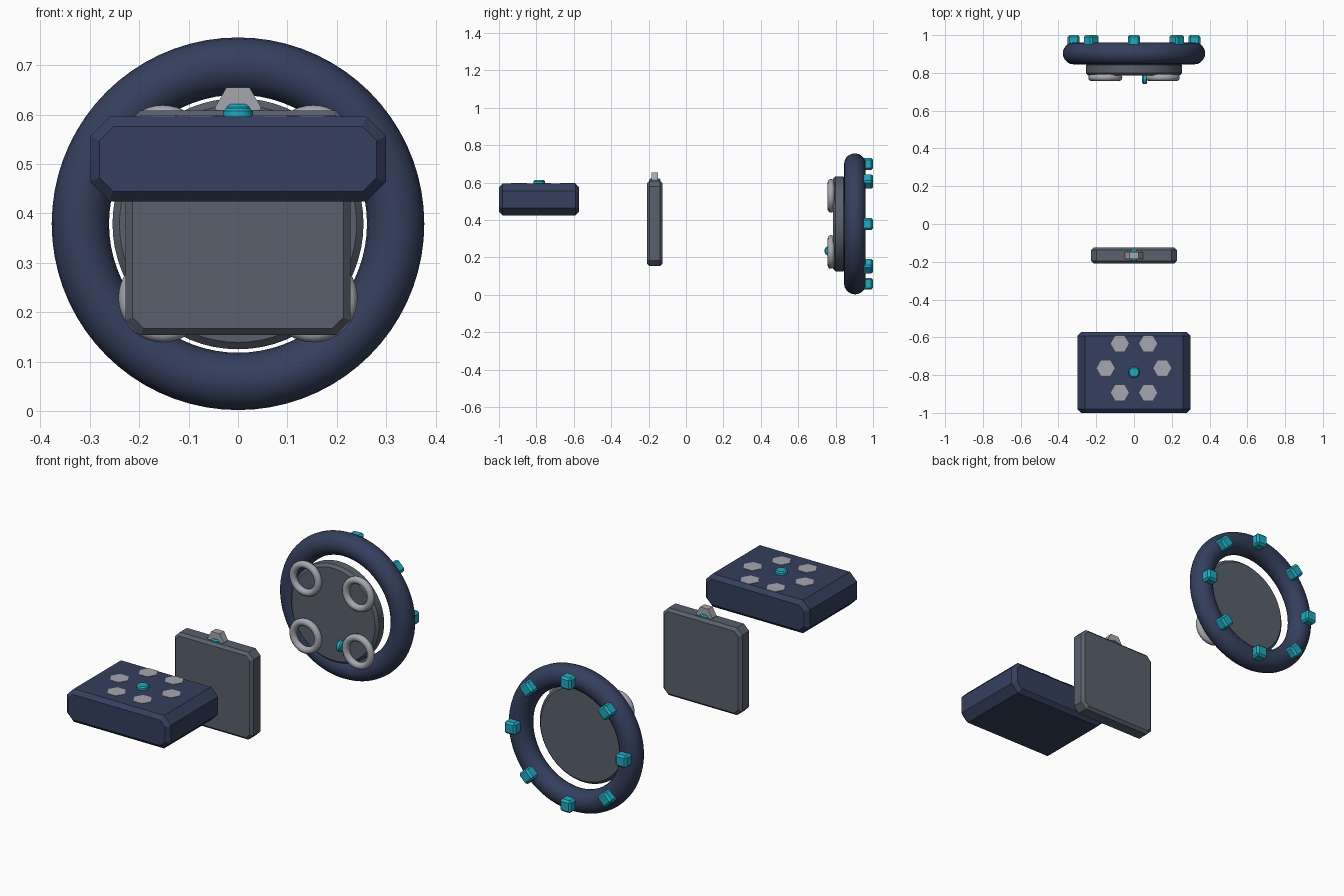
import bpy, bmesh
from math import pi, cos, sin, radians
from mathutils import Matrix

if "Cube" in bpy.data.objects:
    bpy.data.objects.remove(bpy.data.objects["Cube"])


def material(name, rgb):
    m = bpy.data.materials.new(name)
    m.diffuse_color = (*rgb, 1)
    m.use_nodes = True
    m.node_tree.nodes["Principled BSDF"].inputs["Base Color"].default_value = m.diffuse_color
    return m


NAVY = material("navy", (0.035, 0.05, 0.11))
SLATE = material("slate", (0.10, 0.117, 0.15))
SILVER = material("silver", (0.38, 0.39, 0.43))
TEAL = material("teal", (0.015, 0.40, 0.52))


def finish(ob, name, mat, smooth=False):
    ob.name = ob.data.name = name
    ob.data.materials.append(mat)
    if smooth:
        bpy.ops.object.shade_smooth_by_angle(angle=radians(35))
    return ob


def from_bmesh(bm, name, mat, loc):
    bmesh.ops.recalc_face_normals(bm, faces=bm.faces)
    me = bpy.data.meshes.new(name)
    bm.to_mesh(me)
    bm.free()
    ob = bpy.data.objects.new(name, me)
    bpy.context.collection.objects.link(ob)
    ob.location = loc
    return finish(ob, name, mat)


def bevel(bm, edges, width):
    bmesh.ops.bevel(bm, geom=edges, offset=width, segments=1, affect='EDGES',
                    clamp_overlap=True)


def slab(name, size, loc, corner, rim, mat):
    """Box with cut corners along y, then chamfered front and back rims."""
    bm = bmesh.new()
    bmesh.ops.create_cube(bm, size=1, matrix=Matrix.Diagonal((*size, 1)))

    def along_y(e):
        d = e.verts[1].co - e.verts[0].co
        return abs(d.y) > 0.9 * d.length

    bevel(bm, [e for e in bm.edges if along_y(e)], corner)
    bevel(bm, [e for e in bm.edges if not along_y(e)], rim)
    return from_bmesh(bm, name, mat, loc)


def prism(name, sides, radius, depth, loc, rot, mat, rim=0, spin=0):
    """Upright prism or cylinder with optional chamfered rims."""
    bm = bmesh.new()
    bmesh.ops.create_cone(bm, cap_ends=True, segments=sides, radius1=radius,
                          radius2=radius, depth=depth,
                          matrix=Matrix.Rotation(spin, 4, 'Z'))
    if rim:
        caps = [f for f in bm.faces if abs(f.normal.z) > 0.9]
        bevel(bm, list({e for f in caps for e in f.edges}), rim)
    ob = from_bmesh(bm, name, mat, loc)
    ob.rotation_euler = rot
    if sides > 12:
        bpy.context.view_layer.objects.active = ob
        bpy.ops.object.select_all(action='DESELECT')
        ob.select_set(True)
        bpy.ops.object.shade_smooth_by_angle(angle=radians(30))
    return ob


def torus(name, major, minor, loc, segs, mat):
    bpy.ops.mesh.primitive_torus_add(major_radius=major, minor_radius=minor,
                                     major_segments=segs[0], minor_segments=segs[1],
                                     location=loc, rotation=(pi / 2, 0, 0))
    return finish(bpy.context.object, name, mat, True)


FACING_Y = (pi / 2, 0, 0)

# Front box with six flush hexagon pads and a button
slab("front_box", (0.6, 0.428, 0.172), (0, -0.786, 0.51), 0.04, 0.02, NAVY)
for i in range(6):
    a = i * pi / 3
    prism(f"hex_pad_{i + 1}", 6, 0.048, 0.02,
          (0.15 * cos(a), -0.763 + 0.15 * sin(a), 0.588), (0, 0, 0), SILVER,
          spin=pi / 6)
prism("box_button", 16, 0.03, 0.036, (0, -0.785, 0.595), (0, 0, 0), TEAL, 0.006)

# Upright plate with a hexagon nut and button on its top edge
slab("upright_plate", (0.455, 0.085, 0.455), (0, -0.167, 0.381), 0.03, 0.014, SLATE)
prism("plate_hex", 6, 0.047, 0.036, (0, -0.167, 0.614), FACING_Y, SILVER, spin=pi / 6)
prism("plate_button", 16, 0.03, 0.03, (0, -0.167, 0.606), (0, 0, 0), TEAL, 0.006)

# Large ring and the disc set into its front
CZ = 0.379
torus("large_ring", 0.319, 0.058, (0, 0.903, CZ), (72, 20), NAVY)
prism("front_disc", 64, 0.254, 0.07, (0, 0.82, CZ), FACING_Y, SLATE, 0.014)

# Four small rings on the disc face
for sx in (-1, 1):
    for sz in (-1, 1):
        side = "left" if sx < 0 else "right"
        level = "lower" if sz < 0 else "upper"
        torus(f"{level}_{side}_small_ring", 0.072, 0.018,
              (0.152 * sx, 0.775, CZ + 0.15 * sz), (40, 12), SILVER)
prism("disc_button", 16, 0.028, 0.026, (0.056, 0.768, 0.235), (0, pi / 2, 0), TEAL, 0.006)

# Eight studs around the back of the large ring
for i in range(8):
    a = i * pi / 4
    bm = bmesh.new()
    bmesh.ops.create_cube(bm, size=0.064)
    bevel(bm, list(bm.edges), 0.01)
    stud = from_bmesh(bm, f"ring_stud_{i + 1}", TEAL,
                      (0.32 * cos(a), 0.968, CZ + 0.32 * sin(a)))
    stud.rotation_euler = (0, -a, 0)
